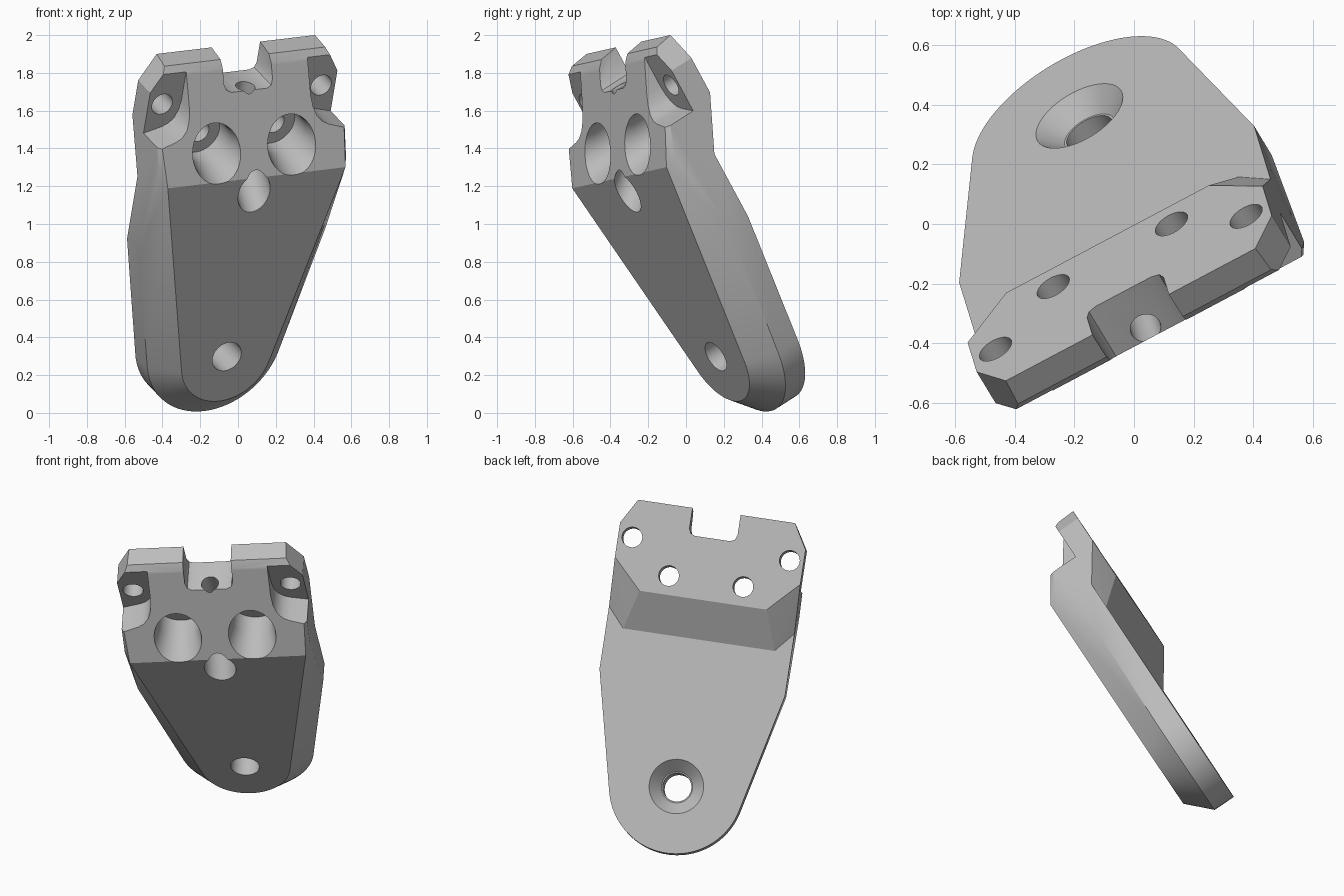
import bpy, bmesh
from math import sin, cos, radians
from mathutils import Vector, Matrix

if "Cube" in bpy.data.objects:
    bpy.data.objects.remove(bpy.data.objects["Cube"])

# Local frame: x across the plate, y up its length, z from front face to back face
across = Vector((0.879, 0.466, 0.105)).normalized()
along = Vector((0.15, -0.467, 0.872))
along = (along - across * along.dot(across)).normalized()
back = along.cross(across)
origin = across * 0.053 + back * 0.288

HOLE_Y, WIDE, SEAT, PLATE, PAD = 0.177, 0.564, 0.285, 0.274, 0.425


def make_object(name, bm):
    bmesh.ops.recalc_face_normals(bm, faces=bm.faces)
    mesh = bpy.data.meshes.new(name)
    bm.to_mesh(mesh)
    bm.free()
    obj = bpy.data.objects.new(name, mesh)
    bpy.context.collection.objects.link(obj)
    return obj


def hull(name, half):
    """Convex solid from the points of one half, mirrored across x."""
    bm = bmesh.new()
    for x, y, z in half:
        for side in ((-1, 1) if x > 1e-4 else (1,)):
            bm.verts.new((side * x, y, z))
    res = bmesh.ops.convex_hull(bm, input=bm.verts)
    loose = {g for g in res["geom_interior"] if isinstance(g, bmesh.types.BMVert)}
    bmesh.ops.delete(bm, geom=list(loose), context="VERTS")
    bmesh.ops.dissolve_limit(bm, angle_limit=radians(0.5), verts=bm.verts, edges=bm.edges)
    return make_object(name, bm)


def prism(name, outline, z0, z1):
    bm = bmesh.new()
    face = bm.faces.new([bm.verts.new((x, y, z0)) for x, y in outline])
    res = bmesh.ops.extrude_face_region(bm, geom=[face])
    moved = [g for g in res["geom"] if isinstance(g, bmesh.types.BMVert)]
    bmesh.ops.translate(bm, vec=(0, 0, z1 - z0), verts=moved)
    return make_object(name, bm)


def drill(name, start, end, r0, r1=None):
    """Round or tapered cutter between two points."""
    start, end = Vector(start), Vector(end)
    axis = end - start
    bm = bmesh.new()
    bmesh.ops.create_cone(bm, cap_ends=True, segments=48, radius1=r0,
                          radius2=r0 if r1 is None else r1, depth=axis.length)
    turn = axis.to_track_quat("Z", "Y").to_matrix().to_4x4()
    bmesh.ops.transform(bm, matrix=Matrix.Translation((start + end) / 2) @ turn, verts=bm.verts)
    return make_object(name, bm)


def combine(body, other, operation):
    mod = body.modifiers.new("combine", "BOOLEAN")
    mod.operation, mod.solver, mod.object = operation, "EXACT", other
    bpy.context.view_layer.objects.active = body
    bpy.ops.object.modifier_apply(modifier=mod.name)
    bpy.data.objects.remove(other)


def half_arc(radius, z, count=20):
    """Rounded lower end, from the tangent point to the centre line."""
    angles = [radians(-13.2 - 76.8 * i / count) for i in range(count + 1)]
    return [(radius * cos(t), HOLE_Y + radius * sin(t), z) for t in angles]


# Tapered plate with a chamfered front and a leaning upper front face
plate = half_arc(0.27, 0) + half_arc(0.405, 0.135) + half_arc(0.405, PLATE)
plate += [(WIDE, 0.81, 0.145), (WIDE, 0.81, PLATE), (0.535, 1.264, 0), (WIDE, 1.297, 0.06),
          (WIDE, 1.69, 0.227), (WIDE, 1.69, PLATE), (0.512, 1.779, PLATE)]
body = hull("mounting_bracket", plate)

# Raised back pad with sloped step and top edge
pad = [(0.46, 1.07, PLATE), (WIDE, 1.19, PLATE), (0.387, 1.30, PAD), (WIDE, 1.48, PAD),
       (WIDE, 1.69, PAD), (0.477, 1.84, PAD), (WIDE, 1.69, 0.227),
       (0.505, 1.79, 0.28), (0.484, 1.826, 0.317)]
combine(body, hull("back_pad", pad), "UNION")

# Top notch with rounded inner corners
notch = [(0.146, 2), (0.146, 1.715), (0.134, 1.687), (0.106, 1.675)]
notch += [(-x, y) for x, y in reversed(notch)]
combine(body, prism("notch_cutter", notch, -0.5, 1), "DIFFERENCE")

for side in (-1, 1):
    # Corner pocket around the outer screw seat
    pocket = [(0.365, 2), (0.365, 1.62), (0.373, 1.565), (0.392, 1.52), (0.422, 1.49),
              (0.46, 1.473), (0.51, 1.46), (0.7, 1.41), (0.7, 2)]
    combine(body, prism("pocket_cutter", [(side * x, y) for x, y in pocket], -0.3, SEAT),
            "DIFFERENCE")
    combine(body, drill("outer_screw_cutter", (side * 0.479, 1.612, 0), (side * 0.479, 1.612, 1),
                        0.061), "DIFFERENCE")
    # Deep counterbored inner screw hole
    x, y = side * 0.226, 1.415
    for z0, z1, r0, r1 in ((-0.1, SEAT, 0.125, 0.125), (-0.05, 0.16, 0.172, 0.125),
                           (0.1, 1, 0.061, 0.061)):
        combine(body, drill("inner_screw_cutter", (x, y, z0), (x, y, z1), r0, r1), "DIFFERENCE")

# Lower pivot hole, countersunk at the back
combine(body, drill("pivot_cutter", (0, HOLE_Y, -0.2), (0, HOLE_Y, 0.6), 0.086), "DIFFERENCE")
combine(body, drill("countersink_cutter", (0, HOLE_Y, 0.2), (0, HOLE_Y, 0.294), 0.094, 0.183),
        "DIFFERENCE")

# Passage from the notch floor to the front face
combine(body, drill("passage_cutter", (0, 1.34, 0.262), (0, 1.8, 0.262), 0.052), "DIFFERENCE")
combine(body, drill("outlet_cutter", (0, 1.06, -0.16), (0, 1.345, 0.25), 0.095), "DIFFERENCE")

# Tilt into place
frame = Matrix((-across, along, back)).transposed().to_4x4()
frame.translation = origin
body.data.transform(frame)

metal = bpy.data.materials.new("plain_grey")
metal.use_nodes = True
metal.diffuse_color = (0.5, 0.5, 0.5, 1)
metal.node_tree.nodes["Principled BSDF"].inputs["Base Color"].default_value = (0.5, 0.5, 0.5, 1)
body.data.materials.clear()
body.data.materials.append(metal)

bpy.ops.object.select_all(action="DESELECT")
body.select_set(True)
bpy.context.view_layer.objects.active = body
bpy.ops.object.shade_smooth_by_angle(angle=radians(25))
